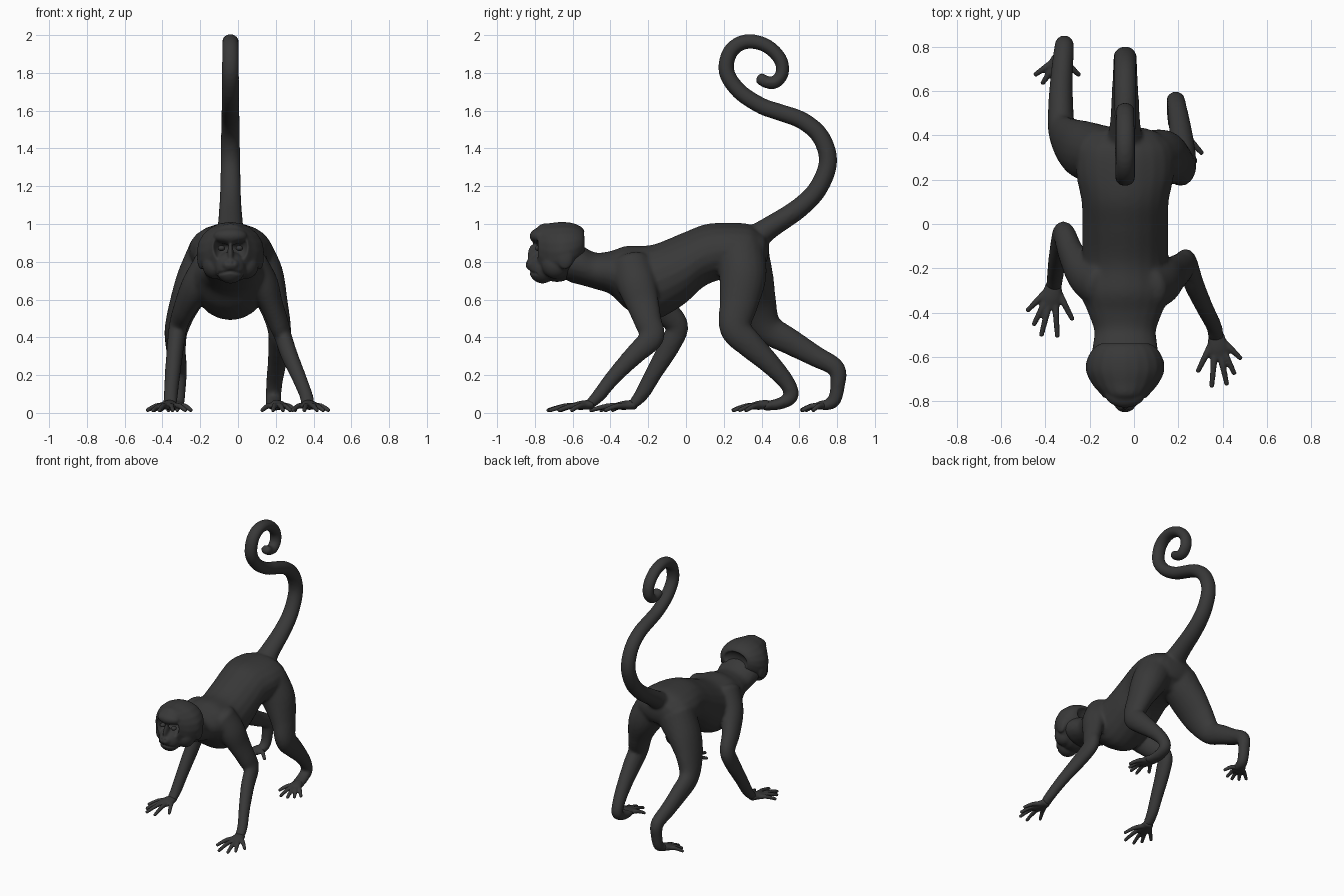
import bpy
import bmesh
from math import sin, cos, pi, exp
from mathutils import Vector, Matrix

cube = bpy.data.objects.get("Cube")
if cube:
    bpy.data.objects.remove(cube, do_unlink=True)

MID = -0.04          # the animal's own centre line
SIDES = 20

fur = bpy.data.materials.new("charcoal")
fur.use_nodes = True
COLOUR = (0.04, 0.04, 0.04, 1)
fur.diffuse_color = COLOUR
fur.node_tree.nodes["Principled BSDF"].inputs["Base Color"].default_value = COLOUR


def spline(points, steps=6):
    """Catmull-Rom through stations of (x, y, z, radius across, radius deep)."""
    pts = [Vector(p) for p in points]
    pts = [pts[0] * 2 - pts[1]] + pts + [pts[-1] * 2 - pts[-2]]
    out = []
    for a, b, c, d in zip(pts, pts[1:], pts[2:], pts[3:]):
        for i in range(steps):
            t = i / steps
            out.append((b * 2 + (c - a) * t + (a * 2 - b * 5 + c * 4 - d) * t * t
                        + (b * 3 - a - c * 3 + d) * t ** 3) / 2)
    return out + [pts[-2]]


def tube(bm, points, axis=None):
    """Loft elliptical rings along a path, with domed ends."""
    stations = spline(points)
    spots = [Vector(s[:3]) for s in stations]
    last = len(spots) - 1
    rings = []
    for i, s in enumerate(stations):
        tangent = axis or (spots[min(i + 1, last)] - spots[max(i - 1, 0)]).normalized()
        side = (Vector((1, 0, 0)) - tangent * tangent.x).normalized()
        up = tangent.cross(side)
        dome = [(0, 1)]
        if i in (0, last):
            dome = [(sin(a), cos(a)) for a in (0, pi / 6, pi / 3, pi * 0.45)]
        sign = -1 if i == 0 else 1
        if i == 0:
            dome.reverse()
        for push, scale in dome:
            centre = spots[i] + tangent * (sign * push * 0.5 * min(s[3], s[4]))
            rings.append([bm.verts.new(centre
                                       + side * (cos(2 * pi * k / SIDES) * s[3] * scale)
                                       + up * (sin(2 * pi * k / SIDES) * s[4] * scale))
                          for k in range(SIDES)])
    for lower, upper in zip(rings, rings[1:]):
        for k in range(SIDES):
            n = (k + 1) % SIDES
            bm.faces.new((lower[k], lower[n], upper[n], upper[k]))
    bm.faces.new(rings[0][::-1])
    bm.faces.new(rings[-1])


def ball(bm, centre, radii):
    place = Matrix.Translation(centre) @ Matrix.Diagonal((*radii, 1))
    bmesh.ops.create_uvsphere(bm, u_segments=24, v_segments=16, radius=1, matrix=place)


def finish(name, bm, voxel=0, smooth=0):
    """Turn the parts into one object, fused into a single skin if asked."""
    bmesh.ops.recalc_face_normals(bm, faces=bm.faces)
    mesh = bpy.data.meshes.new(name)
    bm.to_mesh(mesh)
    bm.free()
    obj = bpy.data.objects.new(name, mesh)
    bpy.context.collection.objects.link(obj)
    if voxel:
        fuse = obj.modifiers.new("fuse", 'REMESH')
        fuse.mode = 'VOXEL'
        fuse.voxel_size = voxel
        soften = obj.modifiers.new("soften", 'SMOOTH')
        soften.factor = 0.5
        soften.iterations = smooth
        bpy.context.view_layer.update()
        graph = bpy.context.evaluated_depsgraph_get()
        baked = bpy.data.meshes.new_from_object(obj.evaluated_get(graph))
        obj.modifiers.clear()
        obj.data = baked
    obj.data.materials.clear()
    obj.data.materials.append(fur)
    obj.data.shade_smooth()
    return obj


# Torso and neck: upright sections (y, z, half width, half height)
body = bmesh.new()
torso = [(-.61, .80, .15, .11), (-.55, .78, .147, .105), (-.48, .752, .14, .097),
         (-.40, .742, .168, .115), (-.31, .715, .2, .17), (-.18, .69, .195, .2),
         (-.02, .76, .195, .192), (.1, .835, .197, .163), (.22, .86, .22, .147),
         (.33, .86, .215, .14), (.39, .865, .17, .1)]
tube(body, [(MID, *s) for s in torso], axis=Vector((0, 1, 0)))

# Tail: a rising curve ending in a curl, tapering to the tip
tail = [(.34, .91), (.45, .985), (.6, 1.085), (.7, 1.19), (.752, 1.33), (.714, 1.46),
        (.62, 1.545), (.5, 1.59), (.4, 1.625), (.285, 1.7), (.216, 1.8), (.228, 1.9),
        (.285, 1.955), (.36, 1.965), (.44, 1.935), (.5, 1.87), (.51, 1.8),
        (.475, 1.752), (.43, 1.75), (.39, 1.772)]
tube(body, [(MID, y, z, .053 - .0007 * i + .035 * exp(-.7 * i), .053 - .0011 * i + .02 * exp(-i))
            for i, (y, z) in enumerate(tail)])

# Arms
tube(body, [(.06, -.29, .78, .1, .11), (.13, -.26, .68, .085, .105), (.175, -.23, .58, .062, .088),
            (.212, -.2, .48, .055, .073), (.24, -.182, .4, .046, .066),
            (.27, -.27, .31, .045, .054), (.32, -.38, .195, .039, .042),
            (.36, -.46, .095, .036, .036), (.37, -.51, .045, .038, .027)])
tube(body, [(-.14, -.28, .78, .1, .11), (-.22, -.23, .67, .082, .095), (-.28, -.14, .56, .06, .078),
            (-.315, -.048, .465, .05, .06), (-.33, -.085, .36, .046, .057),
            (-.345, -.165, .22, .042, .046), (-.355, -.23, .105, .038, .039),
            (-.36, -.28, .045, .038, .027)])

# Legs, running on through the heel into the sole
tube(body, [(.06, .29, .84, .13, .13), (.13, .30, .72, .115, .125), (.185, .28, .58, .08, .103),
            (.218, .26, .45, .063, .083), (.218, .335, .365, .058, .073),
            (.207, .44, .265, .05, .057), (.193, .53, .165, .044, .044),
            (.188, .558, .09, .042, .038), (.19, .5, .05, .044, .032),
            (.205, .41, .035, .047, .024)])
tube(body, [(-.13, .31, .84, .14, .13), (-.22, .33, .7, .11, .135), (-.285, .365, .57, .08, .118),
            (-.325, .43, .45, .063, .083), (-.33, .55, .378, .056, .07),
            (-.325, .68, .303, .05, .057), (-.315, .795, .235, .045, .048),
            (-.315, .802, .14, .04, .039), (-.32, .78, .06, .038, .035),
            (-.335, .72, .035, .042, .024)])
finish("body", body, voxel=.011, smooth=7)


# Hands and feet: a flat palm with five digits fanned to their tips
def paw(name, x, y, tips):
    bm = bmesh.new()
    spread = sum((Vector(t) for t in tips), Vector((0, 0))) / len(tips)
    tube(bm, [(x + spread.x * f, y + spread.y * f, z, wide, deep) for f, z, wide, deep in
              ((0, .044, .036, .026), (.3, .04, .046, .024), (.55, .034, .042, .017))])
    for dx, dy in tips:
        tube(bm, [(x + dx * f, y + dy * f, z, r, r)
                  for f, z, r in ((.1, .035, .017), (.5, .038, .015), (.75, .028, .013), (.97, .013, .011))])
    finish(name, bm, voxel=.006, smooth=3)


paw("left_hand", .37, -.50, [(-.085, -.17), (-.02, -.24), (.05, -.23), (.085, -.18), (.115, -.11)])
paw("right_hand", -.36, -.27, [(.085, -.165), (.015, -.245), (-.06, -.24), (-.095, -.19), (-.125, -.125)])
paw("left_foot", .205, .43, [(-.08, -.12), (-.02, -.19), (.035, -.185), (.075, -.155), (.105, -.115)])
paw("right_foot", -.335, .75, [(.09, -.08), (.015, -.14), (-.035, -.145), (-.08, -.12), (-.115, -.08)])

# Head: rounded skull over a narrow face, with muzzle, brow, cheeks and ears
head = bmesh.new()
skull = [(-.535, .895, .1, .065), (-.555, .885, .137, .1), (-.6, .865, .168, .14),
         (-.66, .853, .177, .158), (-.72, .852, .15, .153), (-.765, .865, .112, .135),
         (-.79, .88, .092, .1)]
tube(head, [(MID, *s) for s in skull], axis=Vector((0, 1, 0)))
ball(head, (MID, -.76, .77), (.08, .075, .085))
ball(head, (MID, -.81, .785), (.048, .04, .035))
ball(head, (MID, -.805, .84), (.017, .035, .055))
ball(head, (MID, -.77, .935), (.09, .058, .045))
for s in (-1, 1):
    ball(head, (MID + s * .155, -.64, .825), (.022, .045, .065))
    ball(head, (MID + s * .085, -.69, .785), (.065, .075, .075))
head_obj = finish("head", head, voxel=.007, smooth=6)

# Press in eye sockets, nostrils and the mouth line
for v in head_obj.data.vertices:
    if v.co.y < -.72:
        dx, z = abs(v.co.x - MID), v.co.z
        for px, pz, r, depth in ((.047, .872, .028, .028), (.015, .795, .008, .008)):
            v.co.y += depth * exp(-((dx - px) ** 2 + (z - pz) ** 2) / r ** 2)
        if dx < .065:
            v.co.y += .009 * exp(-((z - .75 + dx * .2) / .008) ** 2)

eyes = bmesh.new()
for s in (-1, 1):
    ball(eyes, (MID + s * .047, -.78, .872), (.019, .02, .015))
finish("eyes", eyes)
